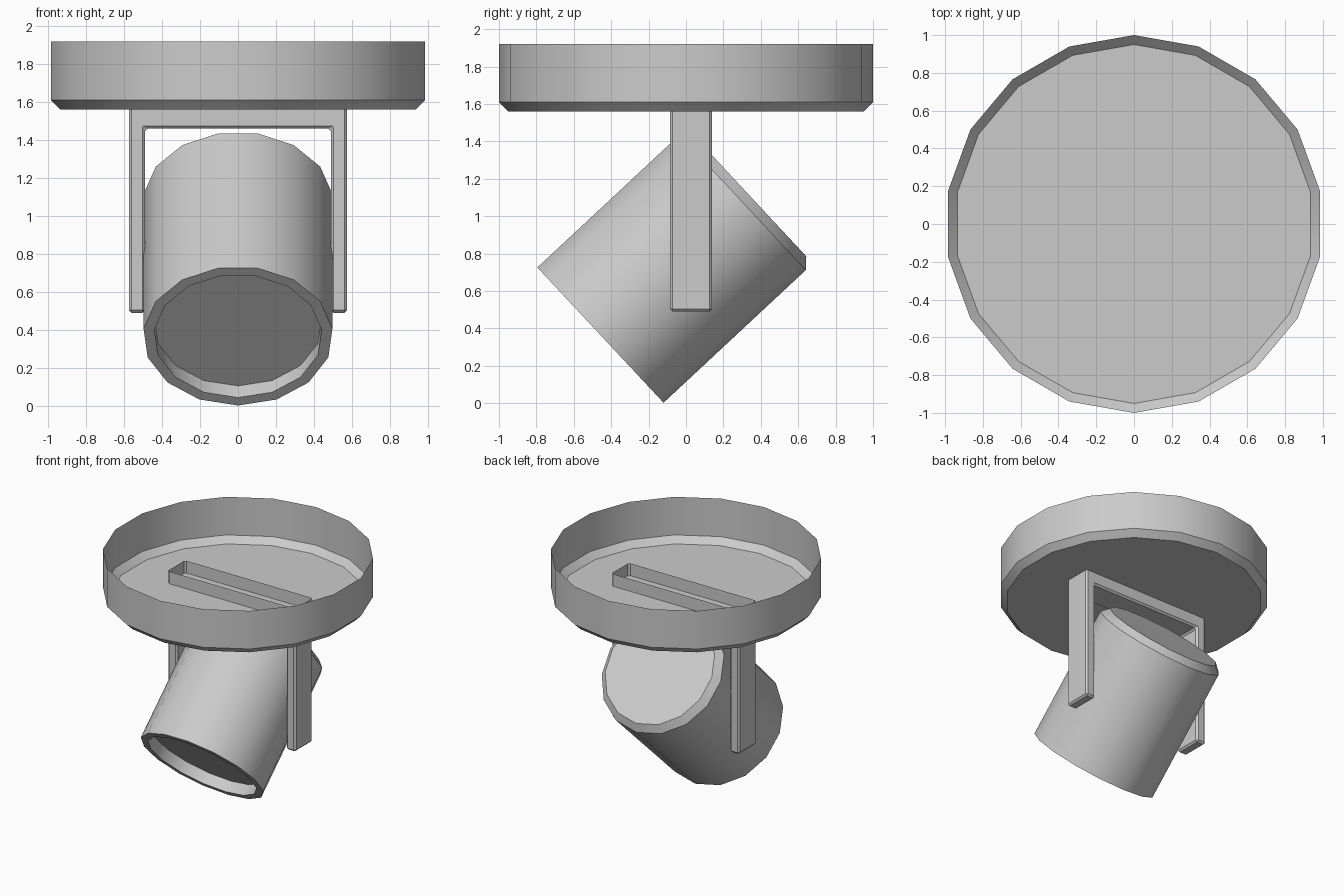
import bpy, bmesh
from math import sin, cos, pi, radians
from mathutils import Vector

if "Cube" in bpy.data.objects:
    bpy.data.objects.remove(bpy.data.objects["Cube"])


def finish(name, bm):
    bmesh.ops.recalc_face_normals(bm, faces=bm.faces)
    me = bpy.data.meshes.new(name)
    bm.to_mesh(me)
    bm.free()
    ob = bpy.data.objects.new(name, me)
    bpy.context.collection.objects.link(ob)
    return ob


def lathe(name, profile, sides, origin, first, axis, cap_start, cap_end):
    """Spin (radius, height) points around an axis; first = direction of vertex 0."""
    origin, first, axis = Vector(origin), Vector(first), Vector(axis)
    side = axis.cross(first)
    bm = bmesh.new()
    rings = []
    for r, h in profile:
        angles = [2 * pi * i / sides for i in range(sides)]
        rings.append([bm.verts.new(origin + axis * h + (first * cos(a) + side * sin(a)) * r)
                      for a in angles])
    for a, b in zip(rings, rings[1:]):
        for i in range(sides):
            j = (i + 1) % sides
            bm.faces.new((a[i], a[j], b[j], b[i]))
    if cap_start:
        bm.faces.new(rings[0])
    if cap_end:
        bm.faces.new(rings[-1])
    ob = finish(name, bm)
    bpy.ops.object.select_all(action='DESELECT')
    bpy.context.view_layer.objects.active = ob
    ob.select_set(True)
    bpy.ops.object.shade_smooth_by_angle(angle=radians(30))
    return ob


# Ceiling plate: shallow cup, open at the top, chamfered lower rim
lathe("ceiling_plate", [(0.95, 1.56), (1.0, 1.61), (1.0, 1.92)], 18,
      (0, 0, 0), (0, 1, 0), (0, 0, 1), True, False)

# Lamp housing: tilted drum with recessed lens and chamfered back
t = radians(43)
lathe("lamp_housing", [(0.443, 0.09), (0.443, 0.0), (0.5, 0.0), (0.5, 1.04), (0.448, 1.092)], 15,
      (0, -0.461, 0.368), (0, sin(t), -cos(t)), (0, cos(t), sin(t)), True, True)

# Bracket: U profile pushed through in y, open top inside the plate, chamfered edges
half = [(0.575, 1.66), (0.575, 0.49), (0.49, 0.49), (0.49, 1.46)]
outline = half + [(-x, z) for x, z in reversed(half)]
bm = bmesh.new()
front = [bm.verts.new((x, -0.085, z)) for x, z in outline]
back = [bm.verts.new((x, 0.14, z)) for x, z in outline]
bm.faces.new(front)
bm.faces.new(back[::-1])
for i in range(len(outline) - 1):
    bm.faces.new((front[i], back[i], back[i + 1], front[i + 1]))
bmesh.ops.recalc_face_normals(bm, faces=bm.faces)
bmesh.ops.bevel(bm, geom=[e for e in bm.edges if not e.is_boundary],
                offset=0.014, segments=1, affect='EDGES', profile=0.5)
finish("bracket", bm)
